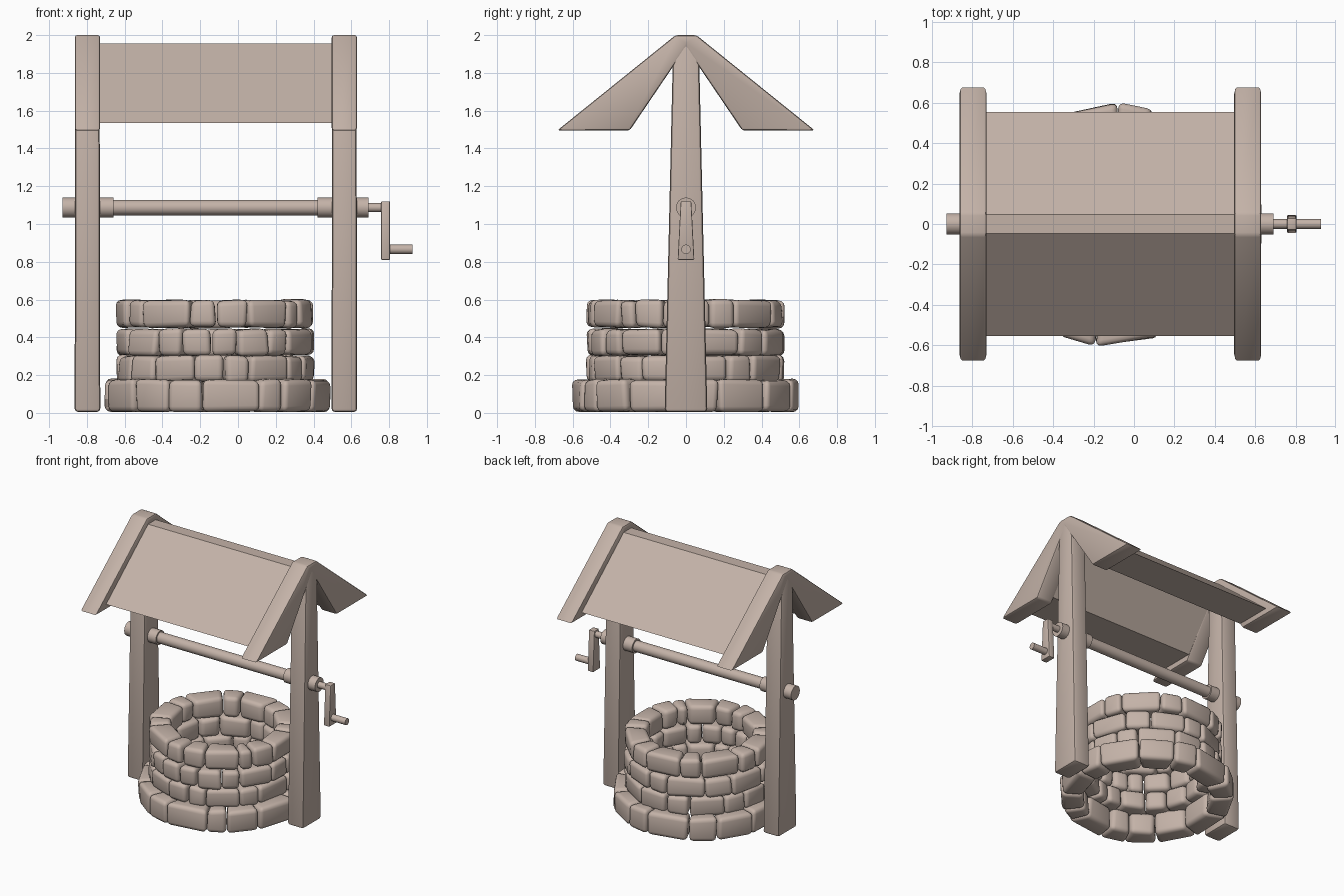
import bpy, bmesh, math, random
from mathutils import Matrix

if "Cube" in bpy.data.objects:
    bpy.data.objects.remove(bpy.data.objects["Cube"])

random.seed(4)
CX = -0.117                      # well centre
POSTS = {"left": -0.797, "right": 0.563}
MAT = bpy.data.materials.new("taupe")
MAT.diffuse_color = (0.55, 0.447, 0.39, 1)
MAT.use_nodes = True
MAT.node_tree.nodes["Principled BSDF"].inputs["Base Color"].default_value = MAT.diffuse_color


def finish(name, bm, bevel=0.0, seg=2, angle=30):
    bmesh.ops.recalc_face_normals(bm, faces=bm.faces[:])
    if bevel:
        bmesh.ops.bevel(bm, geom=bm.edges[:], offset=bevel, segments=seg,
                        profile=0.5, affect='EDGES', clamp_overlap=True)
        bmesh.ops.recalc_face_normals(bm, faces=bm.faces[:])
    me = bpy.data.meshes.new(name)
    bm.to_mesh(me)
    bm.free()
    me.materials.append(MAT)
    ob = bpy.data.objects.new(name, me)
    bpy.context.collection.objects.link(ob)
    # smooth shading with sharp edges kept
    bpy.ops.object.select_all(action='DESELECT')
    ob.select_set(True)
    bpy.context.view_layer.objects.active = ob
    bpy.ops.object.shade_smooth_by_angle(angle=math.radians(angle))
    return ob


def hexa(bm, bottom, top):
    """Box from four bottom and four top corners."""
    b = [bm.verts.new(p) for p in bottom]
    t = [bm.verts.new(p) for p in top]
    bm.faces.new(b[::-1])
    bm.faces.new(t)
    for i in range(4):
        j = (i + 1) % 4
        bm.faces.new((b[i], b[j], t[j], t[i]))


def rect(cx, hx, hy, z):
    return [(cx - hx, -hy, z), (cx + hx, -hy, z), (cx + hx, hy, z), (cx - hx, hy, z)]


def extrude_x(bm, profile, x0, x1):
    a = [bm.verts.new((x0, y, z)) for y, z in profile]
    f = bm.faces.new(a)
    new = bmesh.ops.extrude_face_region(bm, geom=[f])["geom"]
    bmesh.ops.translate(bm, vec=(x1 - x0, 0, 0),
                        verts=[v for v in new if isinstance(v, bmesh.types.BMVert)])


def rod(name, x0, x1, r, z, sides=24):
    bm = bmesh.new()
    m = Matrix.Translation(((x0 + x1) / 2, 0, z)) @ Matrix.Rotation(math.pi / 2, 4, 'Y')
    bmesh.ops.create_cone(bm, cap_ends=True, segments=sides, radius1=r, radius2=r,
                          depth=x1 - x0, matrix=m)
    return finish(name, bm)


def gable(half, top, low, tip, inner, apex):
    """Chevron roof profile with a flat ridge and level eaves."""
    right = [(half, top), (tip, low), (inner, low)]
    return right + [(0, apex)] + [(-y, z) for y, z in reversed(right)]


# Posts and the rafter pair above each
for side, x in POSTS.items():
    bm = bmesh.new()
    hexa(bm, rect(x, 0.068, 0.113, 0.005), rect(x, 0.064, 0.068, 1.955))
    finish(side + "_post", bm, 0.018)
    bm = bmesh.new()
    extrude_x(bm, gable(0.055, 2.0, 1.495, 0.682, 0.298, 1.935), x - 0.067, x + 0.067)
    finish(side + "_rafters", bm, 0.013)

# Roof panels between the rafters
bm = bmesh.new()
extrude_x(bm, gable(0.046, 1.955, 1.535, 0.555, 0.278, 1.935), -0.745, 0.51)
finish("roof_panels", bm, angle=20)

# Axle with collars
rod("axle", -0.9, 0.66, 0.041, 1.087)
for name, x0, x1 in (("left_outer_collar", -0.928, -0.80), ("left_inner_collar", -0.80, -0.66),
                     ("right_inner_collar", 0.42, 0.56), ("right_outer_collar", 0.56, 0.69)):
    rod(name, x0, x1, 0.053, 1.087)

# Crank
rod("crank_shaft", 0.68, 0.77, 0.024, 1.087, 16)
bm = bmesh.new()
hexa(bm, rect(0.781, 0.024, 0.044, 0.81), rect(0.781, 0.024, 0.028, 1.12))
finish("crank_arm", bm, 0.006)
rod("crank_handle", 0.795, 0.925, 0.025, 0.866, 16)

# Stone courses: base height, top height, outer radius, start angle, stone widths (degrees)
COURSES = [
    (0.004, 0.178, 0.602, -75, (28, 22, 18, 30, 14, 22, 30, 18, 28, 24, 17, 31, 20, 26, 32)),
    (0.162, 0.305, 0.526, -60, (21, 26, 18, 15, 27, 16, 31, 22, 17, 30, 25, 19, 28, 18, 22, 25)),
    (0.304, 0.445, 0.526, -64, (27, 16, 18, 16, 20, 15, 27, 18, 30, 20, 28, 17, 31, 22, 30, 25)),
    (0.452, 0.598, 0.526, -65, (16, 33, 16, 19, 28, 11, 18, 28, 16, 31, 18, 30, 17, 32, 16, 31)),
]


def stone(bm_out, a0, a1, z0, z1, r_out, r_in):
    def corner(a, r, z):
        a += random.uniform(-0.014, 0.014)
        r += random.uniform(-0.014, 0.004)
        z += random.uniform(-0.008, 0.006)
        return (CX + r * math.sin(a), -r * math.cos(a), max(z, 0.004))
    bm = bmesh.new()
    ring = [(a0, r_out), (a1, r_out), (a1, r_in), (a0, r_in)]
    hexa(bm, [corner(a, r, z0) for a, r in ring], [corner(a, r, z1) for a, r in ring])
    bmesh.ops.recalc_face_normals(bm, faces=bm.faces[:])
    bmesh.ops.bevel(bm, geom=bm.edges[:], offset=0.03, segments=3, profile=0.5,
                    affect='EDGES', clamp_overlap=True)
    tmp = bpy.data.meshes.new("tmp")
    bm.to_mesh(tmp)
    bm.free()
    bm_out.from_mesh(tmp)
    bpy.data.meshes.remove(tmp)


for n, (z0, z1, r, start, widths) in enumerate(COURSES):
    bm = bmesh.new()
    scale = 360 / sum(widths)
    a = math.radians(start)
    for w in widths:
        step = math.radians(w * scale)
        # corners pushed out so that flat stone faces average the course radius
        out = min(r * 1.015, r / math.cos(step / 2))
        stone(bm, a + 0.006, a + step - 0.006, z0, z1, out, r - 0.15)
        a += step
    finish("stone_course_%d" % (n + 1), bm, angle=40)
